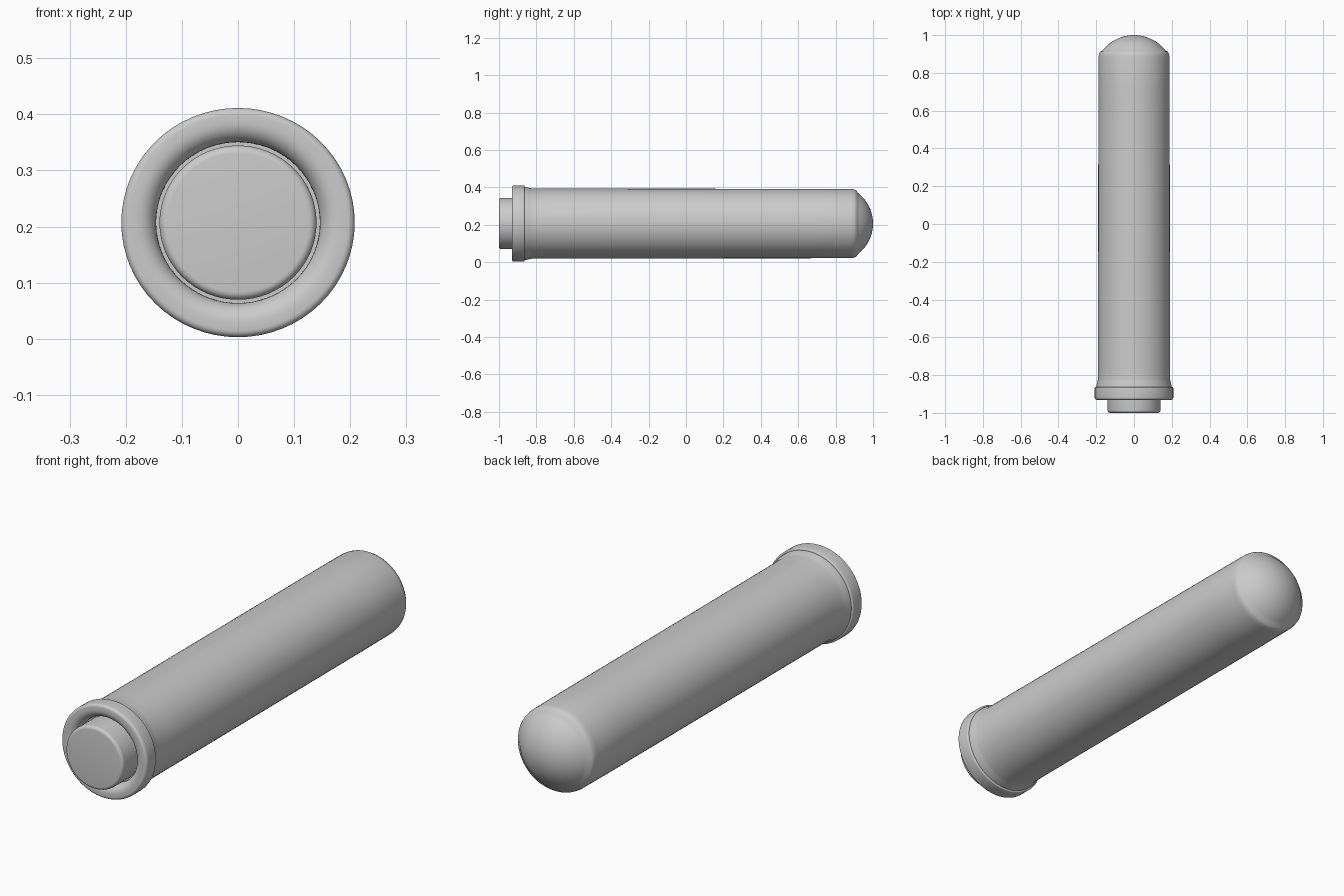
import bpy, bmesh, math

if "Cube" in bpy.data.objects:
    bpy.data.objects.remove(bpy.data.objects["Cube"])

SEG = 64
CZ = 0.207      # axis height
ZS = 0.982      # slight flattening of the round section


def lathe(name, profile):
    """Revolve (radius, y) points around the long y axis."""
    bm = bmesh.new()
    rings = []
    for r, y in profile:
        if r == 0:
            rings.append([bm.verts.new((0, y, CZ))])
        else:
            rings.append([bm.verts.new((r * math.cos(2 * math.pi * i / SEG), y,
                                        CZ + ZS * r * math.sin(2 * math.pi * i / SEG)))
                          for i in range(SEG)])
    for a, b in zip(rings, rings[1:]):
        for i in range(SEG):
            j = (i + 1) % SEG
            if len(a) == 1:
                bm.faces.new((a[0], b[j], b[i]))
            elif len(b) == 1:
                bm.faces.new((a[i], a[j], b[0]))
            else:
                bm.faces.new((a[i], a[j], b[j], b[i]))
    bmesh.ops.recalc_face_normals(bm, faces=bm.faces)
    me = bpy.data.meshes.new(name)
    bm.to_mesh(me)
    bm.free()
    ob = bpy.data.objects.new(name, me)
    bpy.context.collection.objects.link(ob)
    bpy.ops.object.select_all(action='DESELECT')
    ob.select_set(True)
    bpy.context.view_layer.objects.active = ob
    bpy.ops.object.shade_smooth_by_angle(angle=math.radians(40))
    return ob


def arc(cr, cy, rad, a0, a1, n=6):
    """Arc points in (radius, y); angle 0 points outward, 90 towards +y."""
    pts = []
    for k in range(n + 1):
        a = math.radians(a0 + (a1 - a0) * k / n)
        pts.append((cr + rad * math.cos(a), cy + rad * math.sin(a)))
    return pts


# tube body: flared lip behind the collar, rounded shoulder, domed end
R = 0.212
dome = [(p if p[0] > 1e-4 else (0, p[1])) for p in arc(0, 1 - R, R, 38, 90, 12)]
lathe("body", [(0, -0.87), (0.20, -0.87), (0.199, -0.855), (0.193, -0.835),
               (0.191, -0.82), (0.190, -0.75), (0.189, 0.70), (0.188, 0.885),
               (0.185, 0.902), (0.179, 0.912)] + dome)

# collar ring with a rounded front lip rolling into the recess
lathe("collar", [(0, -0.865), (0.200, -0.863)]
      + arc(0.202, -0.869, 0.006, 60, 0, 3)
      + arc(0.196, -0.919, 0.012, 0, -90, 5)
      + arc(0.182, -0.895, 0.036, -90, -180, 8)
      + [(0.146, -0.885), (0, -0.885)])

# push button in the end
lathe("end_button", [(0, -0.885), (0.140, -0.885)]
      + arc(0.126, -0.986, 0.014, 0, -90, 6) + [(0, -1.0)])
